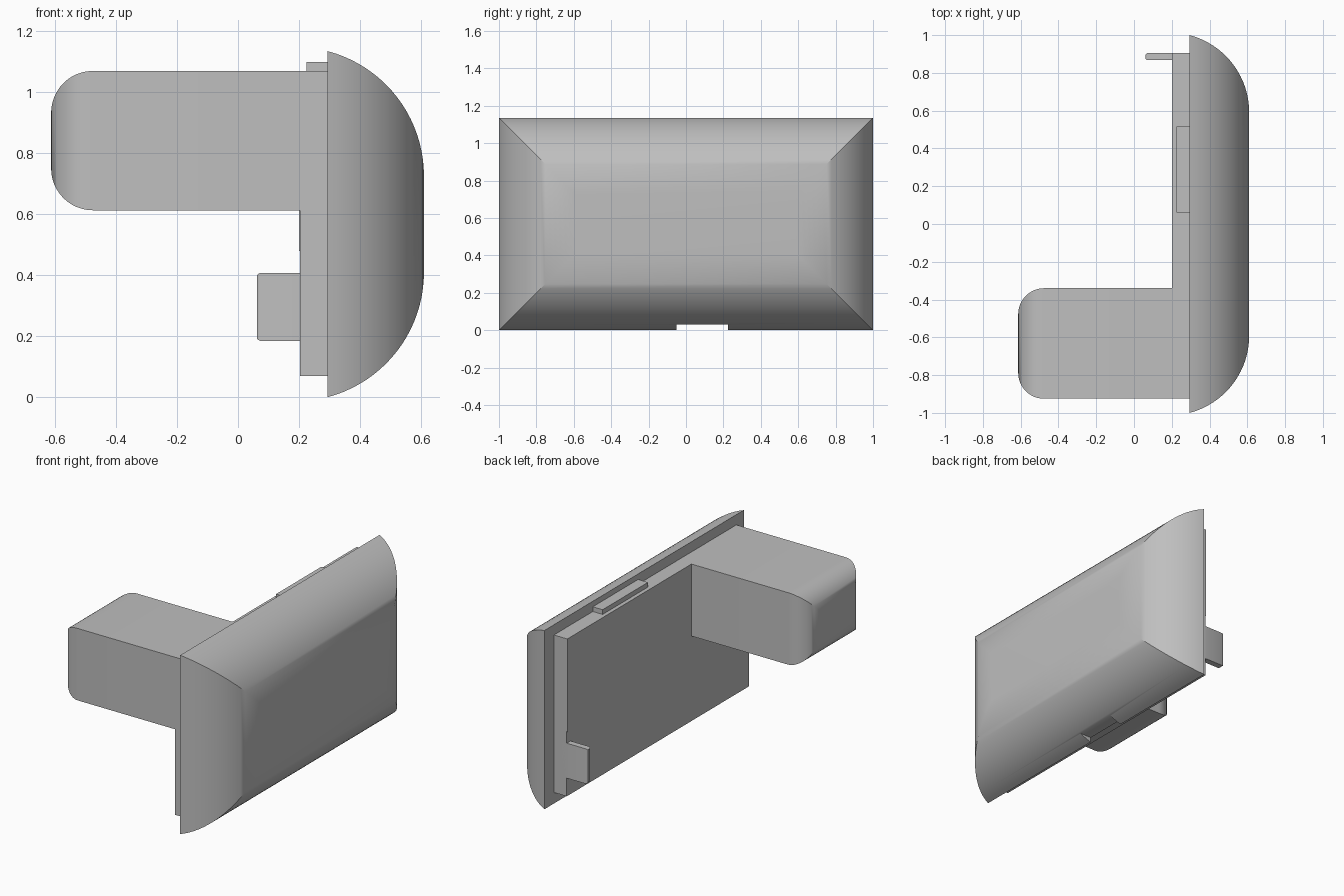
import bpy, bmesh
from math import sin, cos, pi, asin

old = bpy.data.objects.get("Cube")
if old:
    bpy.data.objects.remove(old)

grey = bpy.data.materials.new("mid grey")
grey.use_nodes = True
COLOUR = (0.52, 0.52, 0.52, 1)
grey.diffuse_color = COLOUR
grey.node_tree.nodes["Principled BSDF"].inputs["Base Color"].default_value = COLOUR


def finish(name, bm):
    bmesh.ops.recalc_face_normals(bm, faces=bm.faces)
    mesh = bpy.data.meshes.new(name)
    bm.to_mesh(mesh)
    bm.free()
    obj = bpy.data.objects.new(name, mesh)
    obj.data.materials.append(grey)
    bpy.context.collection.objects.link(obj)
    return obj


def smooth(obj):
    bpy.ops.object.select_all(action='DESELECT')
    obj.select_set(True)
    bpy.context.view_layer.objects.active = obj
    bpy.ops.object.shade_smooth_by_angle(angle=pi / 6)


def loft(name, y0, y1, z0, z1, profile):
    """Stack rectangles along x; each profile point is (x, inset)."""
    bm = bmesh.new()
    rings = []
    for x, d in profile:
        corners = ((y0 + d, z0 + d), (y1 - d, z0 + d), (y1 - d, z1 - d), (y0 + d, z1 - d))
        rings.append([bm.verts.new((x, y, z)) for y, z in corners])
    for a, b in zip(rings, rings[1:]):
        for i in range(4):
            j = (i + 1) % 4
            bm.faces.new((a[i], a[j], b[j], b[i]))
    bm.faces.new(rings[0])
    bm.faces.new(rings[-1])
    return finish(name, bm)


def box(name, x0, x1, y0, y1, z0, z1):
    return loft(name, y0, y1, z0, z1, [(x0, 0), (x1, 0)])


# Domed cover with mitred corners
STEPS, RADIUS, INSET = 20, 0.424, 0.41
sweep = asin(INSET / RADIUS)
arc = [sweep * (1 - i / STEPS) for i in range(STEPS + 1)]
cover = loft("domed_cover", -1, 1, 0, 1.135,
             [(0.61 - RADIUS + RADIUS * cos(a), INSET - RADIUS * sin(a)) for a in arc])

# Notch in the lower rim of the cover
cutter = box("notch_cutter", 0.2, 0.7, -0.05, 0.225, -0.1, 0.03)
cutter.hide_render = True
cutter.hide_set(True)
cut = cover.modifiers.new("notch", 'BOOLEAN')
cut.operation = 'DIFFERENCE'
cut.object = cutter
bpy.context.view_layer.objects.active = cover
bpy.ops.object.modifier_apply(modifier=cut.name)
bpy.data.objects.remove(cutter)
smooth(cover)

# Backing plate, its raised upper panel and the top catch
box("backing_plate", 0.204, 0.3, -0.925, 0.905, 0.07, 1.07)
box("upper_panel", 0.2, 0.21, -0.34, 0.905, 0.48, 1.07)
box("top_catch", 0.225, 0.3, 0.06, 0.515, 1.06, 1.1)

# Block arm with a rounded end
R = 0.137
quarter = [pi / 2 * i / 12 for i in range(13)]
arm = loft("block_arm", -0.925, -0.34, 0.613, 1.07,
           [(-0.613 + R - R * cos(a), R - R * sin(a)) for a in quarter] + [(0.25, 0)])
smooth(arm)

# Side clip with softened tip
clip = loft("side_clip", 0.867, 0.905, 0.185, 0.407,
            [(0.062, 0.008), (0.066, 0.003), (0.072, 0), (0.25, 0)])
smooth(clip)
